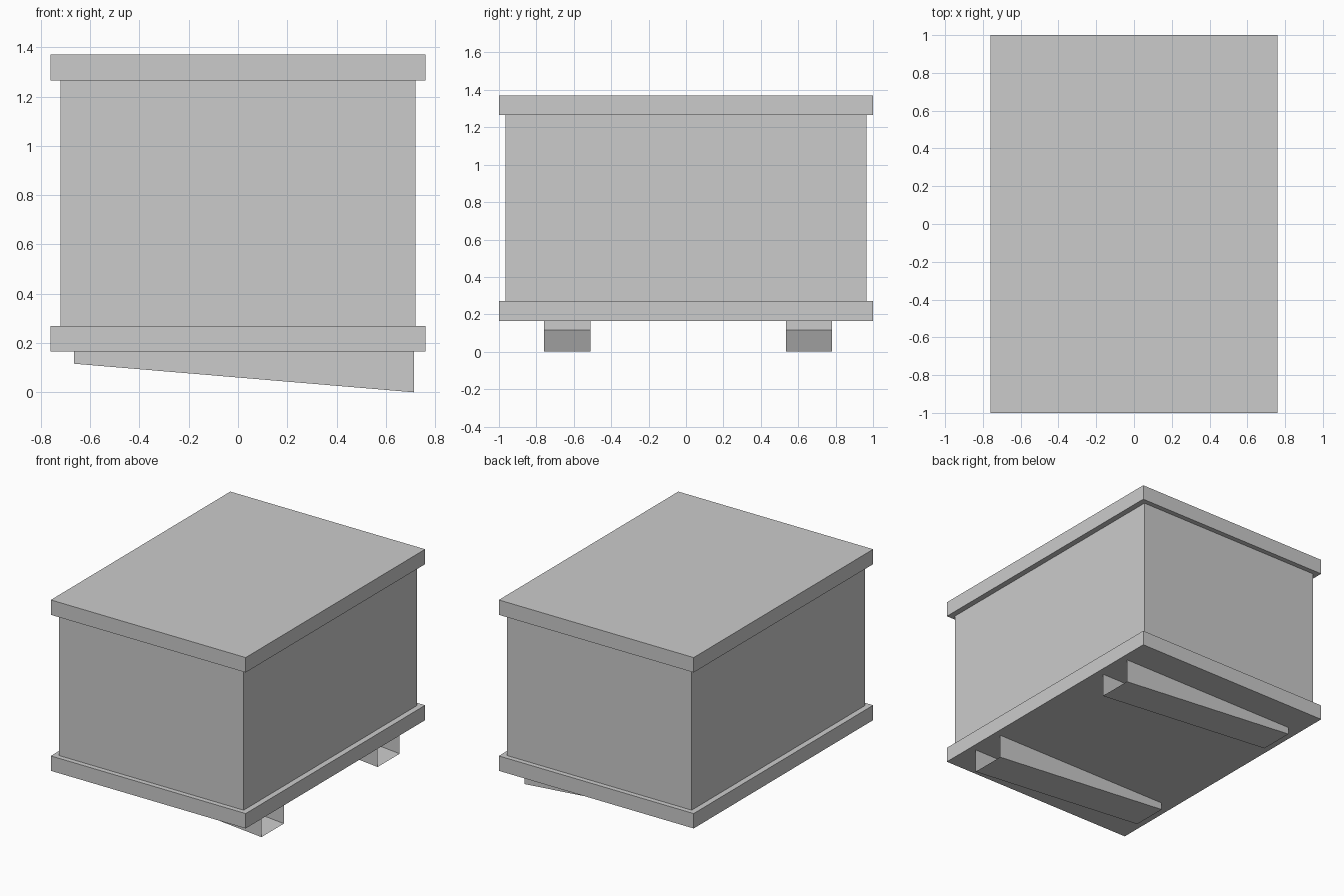
import bpy
import bmesh

default = bpy.data.objects.get("Cube")
if default:
    bpy.data.objects.remove(default, do_unlink=True)

grey = bpy.data.materials.new("light_grey")
grey.use_nodes = True
colour = (0.6, 0.6, 0.6, 1)
grey.diffuse_color = colour
grey.node_tree.nodes["Principled BSDF"].inputs["Base Color"].default_value = colour


def finish(name, bm):
    mesh = bpy.data.meshes.new(name)
    bm.to_mesh(mesh)
    bm.free()
    mesh.materials.append(grey)
    obj = bpy.data.objects.new(name, mesh)
    bpy.context.collection.objects.link(obj)
    return obj


def slab(name, half_x, half_y, low, high):
    """Box centred on the vertical axis between two heights."""
    bm = bmesh.new()
    bmesh.ops.create_cube(bm, size=2)
    for v in bm.verts:
        v.co = (v.co.x * half_x, v.co.y * half_y, high if v.co.z > 0 else low)
    return finish(name, bm)


def skid(name, y0, y1):
    """Hollow wedge under the base, open at its deep end."""
    profile = [(-0.665, 0.165), (-0.665, 0.116), (0.715, 0.0), (0.715, 0.165)]
    bm = bmesh.new()
    near = [bm.verts.new((x, y0, z)) for x, z in profile]
    far = [bm.verts.new((x, y1, z)) for x, z in profile]
    bm.faces.new(near)
    bm.faces.new(far[::-1])
    # closed shallow end and sloping underside
    for i in range(2):
        bm.faces.new((near[i + 1], near[i], far[i], far[i + 1]))
    return finish(name, bm)


# Crate body with overhanging base and lid
slab("base_plate", 0.76, 1.0, 0.165, 0.27)
slab("crate_body", 0.72, 0.965, 0.27, 1.265)
slab("lid", 0.76, 1.0, 1.265, 1.37)

# Tapered skids
skid("front_skid", -0.76, -0.51)
skid("back_skid", 0.535, 0.78)
